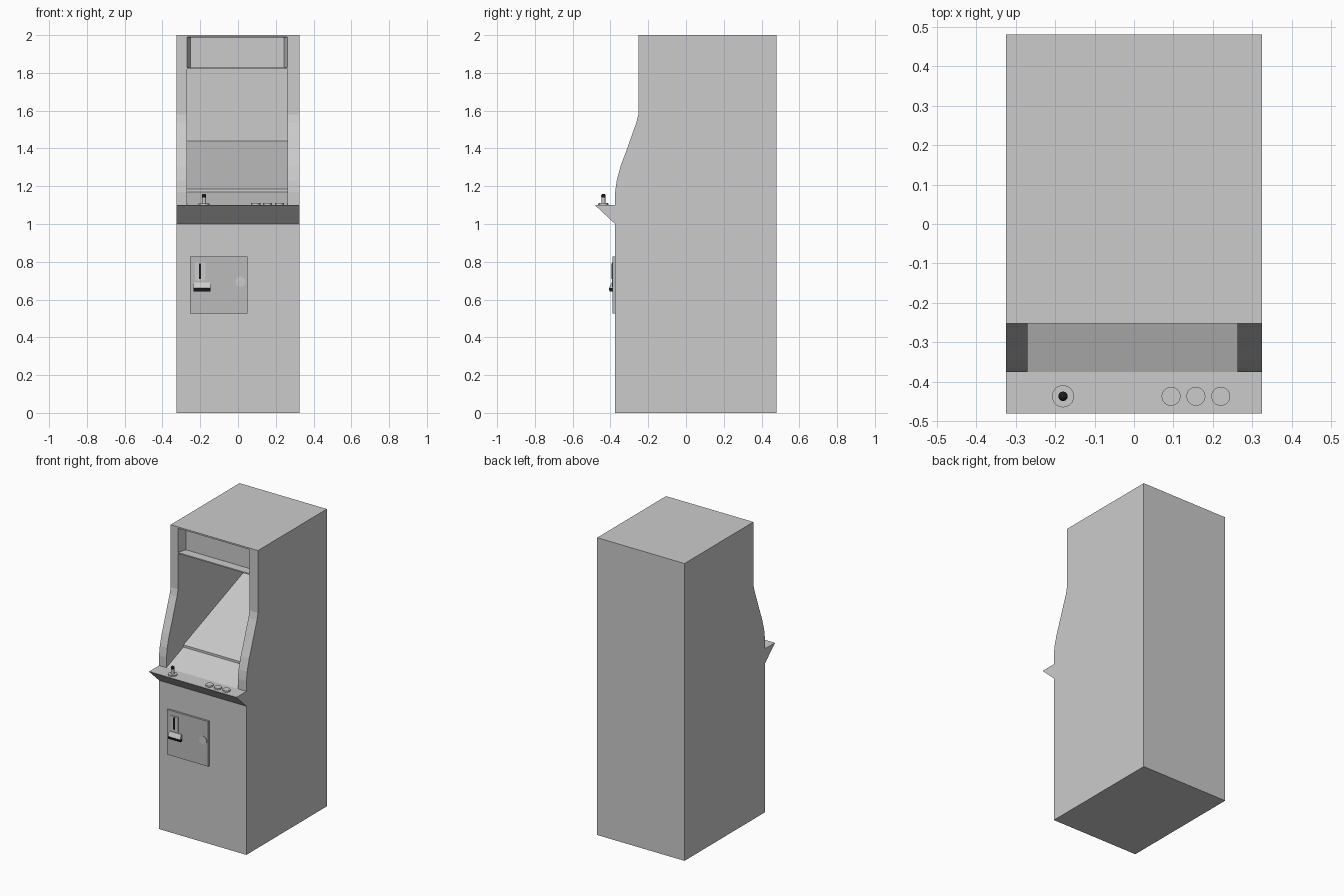
import bpy, bmesh
from math import radians
from mathutils import Matrix, Vector

if "Cube" in bpy.data.objects:
    bpy.data.objects.remove(bpy.data.objects["Cube"])

W = 0.325                    # half width of the cabinet
IN_L, IN_R = -0.27, 0.262    # inner faces of the side panels


def material(name, v):
    m = bpy.data.materials.new(name)
    m.diffuse_color = (v, v, v, 1)
    m.use_nodes = True
    m.node_tree.nodes["Principled BSDF"].inputs["Base Color"].default_value = m.diffuse_color
    return m


dark = material("dark_grey", 0.5)
black = material("black", 0.01)
light = material("light_grey", 0.85)


def finish(name, bm, mat=None):
    bmesh.ops.recalc_face_normals(bm, faces=bm.faces[:])
    me = bpy.data.meshes.new(name)
    bm.to_mesh(me)
    bm.free()
    ob = bpy.data.objects.new(name, me)
    bpy.context.collection.objects.link(ob)
    if mat:
        me.materials.append(mat)
    return ob


def prism(name, profile, x0, x1, mat=None, taper=0.0):
    """Extrude a (y, z) profile from x0 to x1."""
    bm = bmesh.new()
    face = bm.faces.new([bm.verts.new((x0, y, z)) for y, z in profile])
    ext = bmesh.ops.extrude_face_region(bm, geom=[face])
    for v in ext["geom"]:
        if isinstance(v, bmesh.types.BMVert):
            v.co.x = x1
    return finish(name, bm, mat)


def box(name, x0, x1, y0, y1, z0, z1, mat=None):
    return prism(name, [(y0, z0), (y1, z0), (y1, z1), (y0, z1)], x0, x1, mat)


def smooth(ob):
    bpy.ops.object.select_all(action='DESELECT')
    ob.select_set(True)
    bpy.context.view_layer.objects.active = ob
    bpy.ops.object.shade_smooth_by_angle(angle=radians(35))


def disc(name, centre, r, depth, mat=None, facing_front=False, r2=None):
    """Cylinder starting at centre and growing up, or towards the front."""
    bm = bmesh.new()
    rot = Matrix.Rotation(radians(90), 4, 'X') if facing_front else Matrix()
    mtx = Matrix.Translation(Vector(centre)) @ rot @ Matrix.Translation((0, 0, depth / 2))
    bmesh.ops.create_cone(bm, cap_ends=True, segments=24, radius1=r,
                          radius2=r if r2 is None else r2, depth=depth, matrix=mtx)
    ob = finish(name, bm, mat)
    smooth(ob)
    return ob


def cut(target, cutter):
    mod = target.modifiers.new("cut", 'BOOLEAN')
    mod.operation = 'DIFFERENCE'
    mod.solver = 'EXACT'
    mod.object = cutter
    bpy.context.view_layer.objects.active = target
    bpy.ops.object.modifier_apply(modifier=mod.name)
    bpy.data.objects.remove(cutter)


# cabinet: side profile across the full width
cabinet = prism("cabinet", [
    (-0.375, 0), (-0.375, 1.17), (-0.367, 1.23), (-0.345, 1.31), (-0.315, 1.39),
    (-0.285, 1.475), (-0.263, 1.535), (-0.252, 1.58), (-0.252, 2), (0.48, 2), (0.48, 0)], -W, W)

# screen opening: sloped panel, small step, long reclined screen, back wall
cut(cabinet, prism("opening_cutter", [
    (-0.375, 1.10), (-0.195, 1.17), (-0.195, 1.185), (0.475, 1.44),
    (0.475, 1.82), (-0.45, 1.82), (-0.45, 1.10)], IN_L, IN_R))

# marquee recess: sides taper inwards towards the back
bm = bmesh.new()
rings = []
for y, inset in ((-0.252 - 0.03, -0.009), (-0.192, 0.018)):
    a, b = IN_L + inset, IN_R - inset
    top = 1.99 - inset * 0.2
    rings.append([bm.verts.new((x, y, z)) for x, z in
                  ((a, 1.828), (b, 1.828), (b, top), (a, top))])
for ring in rings:
    bm.faces.new(ring)
for i in range(4):
    j = (i + 1) % 4
    bm.faces.new((rings[0][i], rings[0][j], rings[1][j], rings[1][i]))
cut(cabinet, finish("marquee_cutter", bm))

# control shelf
prism("control_shelf", [(-0.375, 1.0), (-0.48, 1.098), (-0.48, 1.10), (-0.375, 1.10)], -W, W)

# joystick
JX, JY = -0.18, -0.437
disc("joystick_base", (JX, JY, 1.10), 0.028, 0.008, light)
disc("joystick_shaft", (JX, JY, 1.108), 0.01, 0.034, light)
bm = bmesh.new()
bmesh.ops.create_uvsphere(bm, u_segments=20, v_segments=12, radius=0.012,
                          matrix=Matrix.Translation((JX, JY, 1.148)))
smooth(finish("joystick_ball", bm, black))

# buttons
for i, x in enumerate((0.094, 0.157, 0.22)):
    disc(f"button_{i + 1}", (x, JY, 1.10), 0.024, 0.01, light)

# coin door with slot, return chute and lock
box("coin_door", -0.255, 0.05, -0.388, -0.375, 0.525, 0.828, dark)
box("coin_plate", -0.228, -0.172, -0.392, -0.388, 0.70, 0.797, light)
box("coin_slot", -0.207, -0.195, -0.3935, -0.392, 0.708, 0.79, black)
prism("coin_return", [(-0.388, 0.69), (-0.393, 0.69), (-0.408, 0.66), (-0.388, 0.66)],
      -0.236, -0.146, light)
prism("coin_return_flap", [(-0.388, 0.66), (-0.408, 0.66), (-0.405, 0.643), (-0.388, 0.643)],
      -0.236, -0.146, black)
disc("door_lock", (0.013, -0.388, 0.694), 0.027, 0.004, light, facing_front=True)
